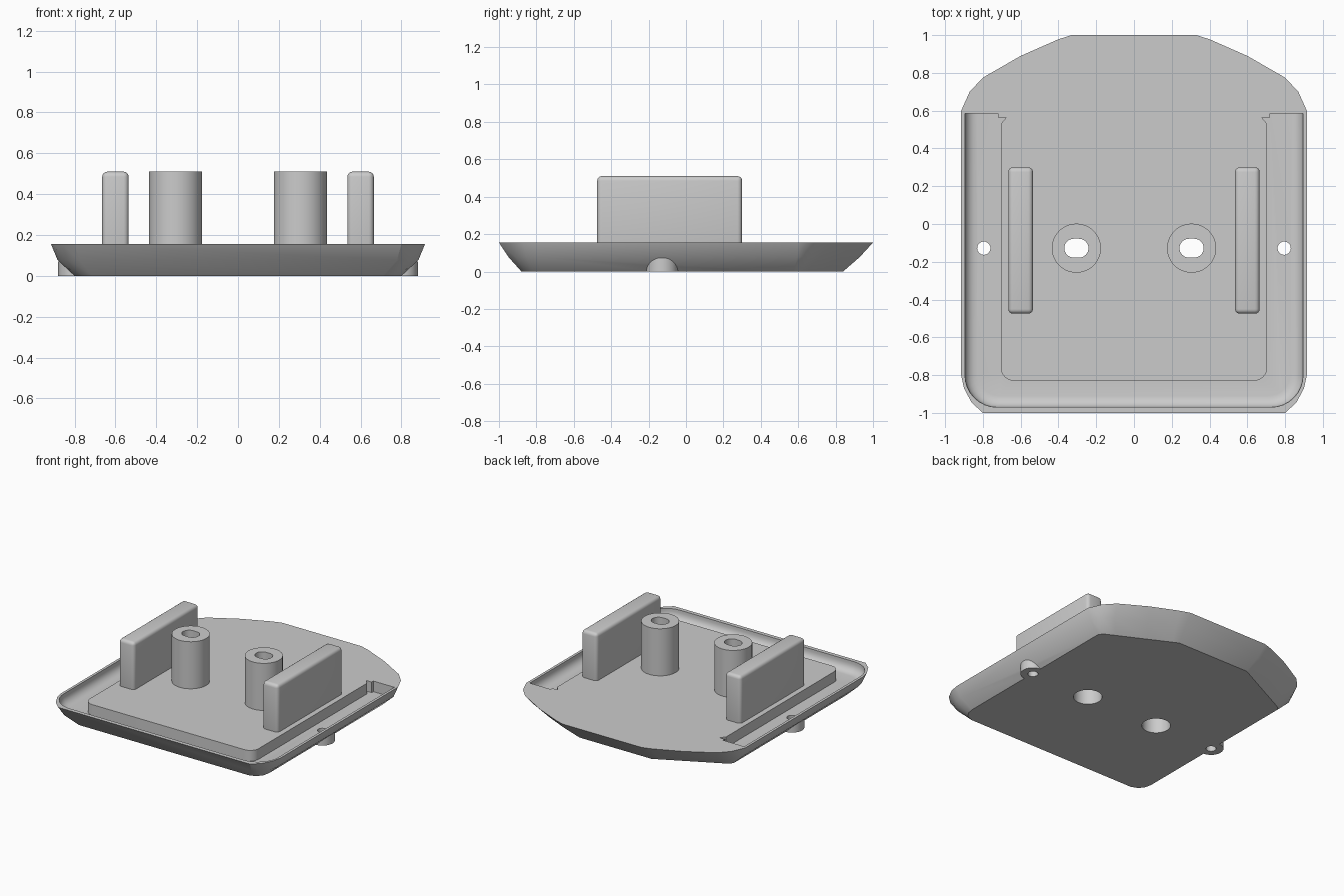
import bpy, bmesh
from math import sin, cos, pi, radians

cube = bpy.data.objects.get("Cube")
if cube:
    bpy.data.objects.remove(cube)

SHADE = (0.6, 0.6, 0.6, 1)
grey = bpy.data.materials.new("mid grey plastic")
grey.use_nodes = True
grey.diffuse_color = SHADE
grey.node_tree.nodes["Principled BSDF"].inputs["Base Color"].default_value = SHADE

TOP = 0.155
FLOOR = 0.075
HOLE_Y = -0.128


def loft(name, rings):
    """Closed solid through stacked outlines, given as (points, height)."""
    bm = bmesh.new()
    loops = [[bm.verts.new((x, y, z)) for x, y in pts] for pts, z in rings]
    n = len(loops[0])
    for low, high in zip(loops, loops[1:]):
        for i in range(n):
            j = (i + 1) % n
            bm.faces.new((low[i], low[j], high[j], high[i]))
    bm.faces.new(loops[0][::-1])
    bm.faces.new(loops[-1])
    bmesh.ops.recalc_face_normals(bm, faces=bm.faces)
    mesh = bpy.data.meshes.new(name)
    bm.to_mesh(mesh)
    bm.free()
    ob = bpy.data.objects.new(name, mesh)
    bpy.context.collection.objects.link(ob)
    mesh.materials.append(grey)
    return ob


def arc(cx, cy, r, start, end, n=8):
    return [(cx + r * cos(radians(start + (end - start) * i / n)),
             cy + r * sin(radians(start + (end - start) * i / n))) for i in range(n + 1)]


def slot(cx, cy, r, half=0.0):
    """Stadium outline, or a circle when half is zero."""
    if half:
        return arc(cx + half, cy, r, -90, 90, 16) + arc(cx - half, cy, r, 90, 270, 16)
    return arc(cx, cy, r, 0, 360, 48)[:-1]


def column(name, outline, bottom, top):
    return loft(name, [(outline, bottom), (outline, top)])


def mirrored(half):
    return half + [(-x, y) for x, y in reversed(half)]


def apply(ob, mod):
    bpy.context.view_layer.objects.active = ob
    bpy.ops.object.modifier_apply(modifier=mod.name)


def cut(ob, cutter):
    mod = ob.modifiers.new("cut", "BOOLEAN")
    mod.object, mod.operation, mod.solver = cutter, "DIFFERENCE", "EXACT"
    apply(ob, mod)
    bpy.data.objects.remove(cutter)


def smooth(ob):
    bpy.ops.object.select_all(action="DESELECT")
    ob.select_set(True)
    bpy.context.view_layer.objects.active = ob
    bpy.ops.object.shade_smooth_by_angle(angle=radians(25))


# Base plate with flared sides
upper = [(.33, 1), (.40, .978), (.6, .89), (.8, .775), (.87, .70), (.915, .6),
         (.915, -.8), (.9, -.87), (.86, -.945), (.8, -1)]
lower = [(.3, .84), (.345, .818), (.5, .74), (.7, .64), (.77, .605), (.8, .575),
         (.8, -.77), (.79, -.82), (.76, -.86), (.71, -.88)]
middle = [((a + c) / 2 * 1.03, (b + d) / 2 * 1.01) for (a, b), (c, d) in zip(upper, lower)]
base = loft("base_plate", [(mirrored(lower), 0), (mirrored(middle), TOP / 2), (mirrored(upper), TOP)])


# U-shaped channel with a rounded outer wall and small notches at its ends
def channel(x, y, r):
    outer = [(x, .585)] + arc(x - r, y + r, r, 0, -90)
    inner = arc(.635, -.76, .07, -90, 0) + [(.705, .53), (.675, .565), (.72, .565), (.72, .585)]
    return mirrored(outer) + [(-a, b) for a, b in reversed(inner)] + inner


rings = []
for i in range(6):
    t = i / 5 * pi / 2
    out, up = sin(t), 1 - cos(t)
    rings.append((channel(.83 + .065 * out, -.91 - .06 * out, .12 + .05 * out), FLOOR + .06 * up))
rings.append((channel(.895, -.97, .17), TOP + .05))
cut(base, loft("channel_cutter", rings))


# Screw recess opening on the underside
def recess(x):
    return column("recess", slot(x, HOLE_Y, .098), -.1, .4)


# Small screw hole through plate and lug
def pin(x):
    return column("pin", slot(x, HOLE_Y, .035), -.1, .3)


for s, side in ((1, "left"), (-1, "right")):
    x = s * .305
    lug_x = s * .795
    cut(base, pin(lug_x))
    cut(base, recess(x))

    # Screw lug under the edge
    lug = column(side + "_lug", slot(lug_x, HOLE_Y, .085), 0, FLOOR - .004)
    cut(lug, pin(lug_x))
    smooth(lug)

    # Round screw post with a slotted top
    post = column(side + "_screw_post", slot(x, HOLE_Y, .13), TOP, .51)
    cut(post, recess(x))
    cut(post, column("screw_slot", slot(x, HOLE_Y, .05, .014), -.1, .7))
    smooth(post)

    # Upright fin with softened edges
    rect = [(s * .6 + a * .065, -.0875 + b * .3875) for a, b in ((-1, -1), (1, -1), (1, 1), (-1, 1))]
    fin = column(side + "_fin", rect, .1, .51)
    mod = fin.modifiers.new("soft edges", "BEVEL")
    mod.width, mod.segments = .025, 4
    apply(fin, mod)
    smooth(fin)

smooth(base)
